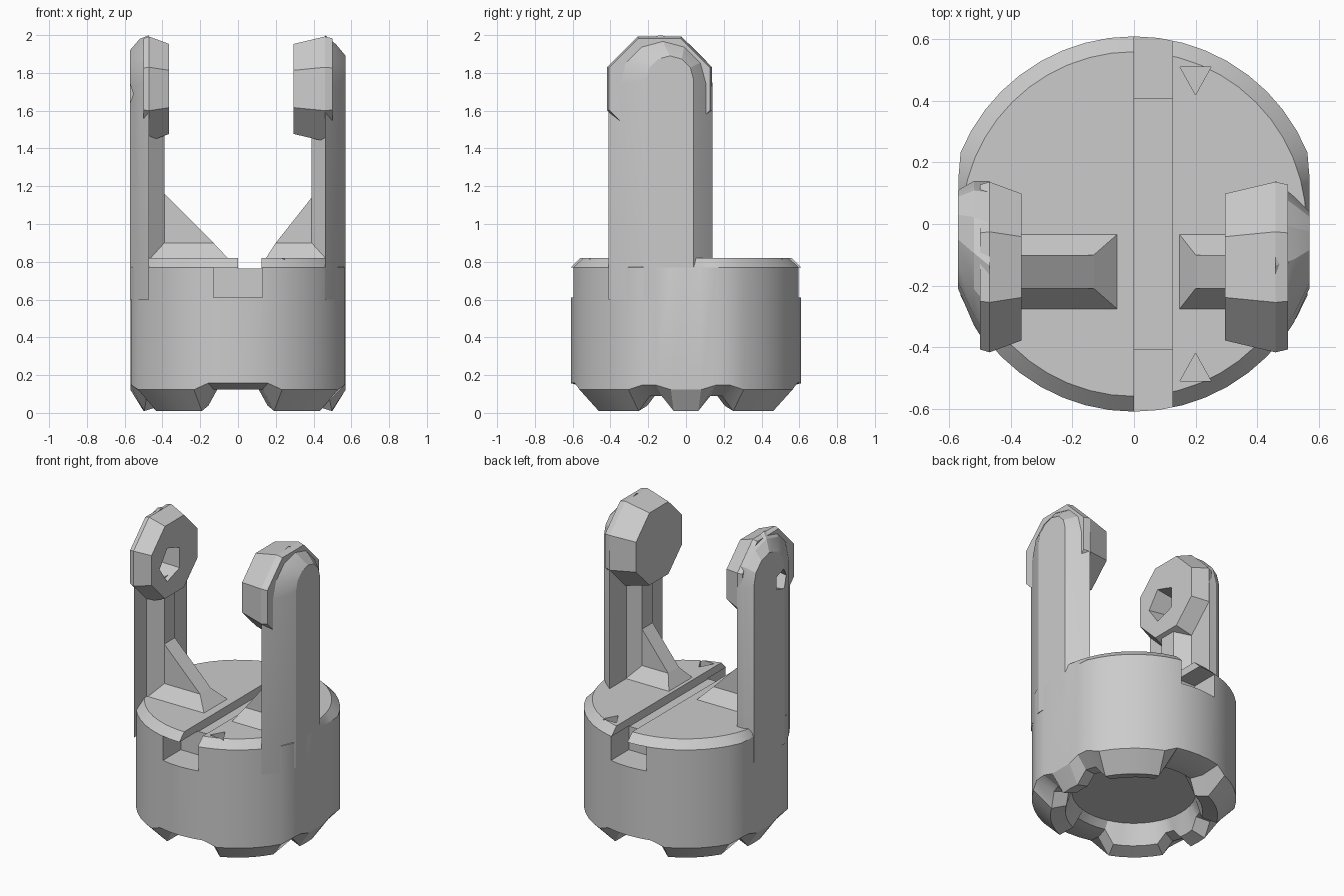
import bpy, bmesh
from math import sin, cos, pi, radians, degrees, atan2

if "Cube" in bpy.data.objects:
    bpy.data.objects.remove(bpy.data.objects["Cube"])

grey = bpy.data.materials.new("plain grey")
grey.use_nodes = True
COLOUR = (0.6, 0.6, 0.6, 1)
grey.diffuse_color = COLOUR
grey.node_tree.nodes["Principled BSDF"].inputs["Base Color"].default_value = COLOUR


def loft(name, rings, smooth=25):
    """Bridge equal-length rings of points and cap both ends."""
    bm = bmesh.new()
    loops = [[bm.verts.new(p) for p in ring] for ring in rings]
    n = len(loops[0])
    for a, b in zip(loops, loops[1:]):
        for i in range(n):
            j = (i + 1) % n
            bm.faces.new((a[i], a[j], b[j], b[i]))
    bm.faces.new(loops[0])
    bm.faces.new(loops[-1])
    bmesh.ops.recalc_face_normals(bm, faces=bm.faces)
    mesh = bpy.data.meshes.new(name)
    bm.to_mesh(mesh)
    bm.free()
    mesh.materials.append(grey)
    obj = bpy.data.objects.new(name, mesh)
    bpy.context.collection.objects.link(obj)
    bpy.ops.object.select_all(action='DESELECT')
    obj.select_set(True)
    bpy.context.view_layer.objects.active = obj
    if smooth:
        bpy.ops.object.shade_smooth_by_angle(angle=radians(smooth))
    return obj


def rect(x0, x1, y0, y1, z):
    return [(x0, y0, z), (x1, y0, z), (x1, y1, z), (x0, y1, z)]


def cut(obj, rings):
    """Subtract a lofted cutter from an object."""
    tool = loft("cutter", rings, 0)
    tool.hide_render = True
    mod = obj.modifiers.new("cut", 'BOOLEAN')
    mod.operation = 'DIFFERENCE'
    mod.solver = 'EXACT'
    mod.object = tool
    bpy.context.view_layer.objects.active = obj
    bpy.ops.object.modifier_apply(modifier=mod.name)
    bpy.data.objects.remove(tool)


# Round body with two flat sides and a toothed foot
SEG = 48


def foot_height(a):
    x, y = 0.61 * cos(a), 0.61 * sin(a)
    if abs(x) < 0.22:
        return 0.125
    side = degrees(atan2(abs(y), abs(x)))
    return 0.09 if 14 < side < 24 else 0.01


def body_ring(r, z, foot=0):
    ring = []
    for i in range(SEG):
        a = 2 * pi * i / SEG
        x = max(-0.57, min(0.57, r * cos(a)))
        ring.append((x, r * sin(a), z + foot * foot_height(a)))
    return ring


body = loft("body", [body_ring(0.37, 0.17), body_ring(0.41, 0.03, 0.8),
                     body_ring(0.5, 0, 1), body_ring(0.61, 0.12, 0.3),
                     body_ring(0.61, 0.77), body_ring(0.56, 0.82)])

# Groove across the top, rim notches and small triangular pits
cut(body, [rect(0, 0.125, -0.7, 0.7, z) for z in (0.765, 1)])
for s in (-1, 1):
    ys = sorted((0.41 * s, 0.7 * s))
    cut(body, [rect(-0.13, 0.13, *ys, z) for z in (0.61, 0.77)])
    cut(body, [[(0.15, 0.51 * s, z), (0.25, 0.51 * s, z), (0.2, 0.42 * s, z)]
               for z in (0.77, 0.9)])
bpy.context.view_layer.objects.active = body
body.select_set(True)
bpy.ops.object.shade_smooth_by_angle(angle=radians(25))


def arm_section(x, y0, y1, top):
    """Upright outline with a domed top."""
    r, c = (y1 - y0) / 2, (y0 + y1) / 2
    dome = [(x, c - r * cos(pi * i / 6), top - r + r * sin(pi * i / 6)) for i in range(7)]
    return [(x, y0, 0.6)] + dome + [(x, y1, 0.6)]


def disc_section(x, r, cy=-0.14, cz=1.715, n=8):
    return [(x, cy + r * cos(2 * pi * (i + 0.5) / n), cz + r * sin(2 * pi * (i + 0.5) / n))
            for i in range(n)]


def build_side(s, side, sections, disc_face, disc_edge, foot_x, ridge_x, ridge_top):
    # Upright arm, rounded towards the outside
    arm = loft(side + "_arm", [arm_section(s * x, *rest) for x, *rest in sections], 20)
    # Octagonal pad at the arm's tip
    disc = loft(side + "_pad", [disc_section(s * disc_face, 0.258),
                                disc_section(s * disc_edge, 0.3),
                                disc_section(s * 0.5, 0.29)], 0)
    # Tapered rib on the inner side of the arm
    loft(side + "_rib", [[(s * 0.5, -0.31, z), (s * 0.39, -0.21, z),
                          (s * 0.39, -0.1, z), (s * 0.5, 0, z)] for z in (0.8, 1.6)], 0)
    # Flared foot and sloping brace
    loft(side + "_brace_foot", [rect(s * foot_x, s * 0.5, -0.28, -0.03, 0.815),
                                rect(s * ridge_x, s * 0.5, -0.21, -0.1, 0.9)], 0)
    loft(side + "_brace", [[(s * ridge_x, y, 0.9), (s * 0.39, y, ridge_top),
                            (s * 0.45, y, ridge_top), (s * 0.45, y, 0.9)]
                           for y in (-0.21, -0.1)], 0)
    return arm, disc


build_side(1, "left",
           [(0.46, -0.41, 0.14, 2.0), (0.52, -0.32, 0.09, 1.95), (0.57, -0.21, 0.04, 1.89)],
           0.295, 0.46, 0.145, 0.2, 1.14)
arm, disc = build_side(-1, "right",
                       [(0.47, -0.41, 0.14, 2.0), (0.52, -0.33, 0.14, 1.98),
                        (0.572, -0.21, 0.11, 1.92)],
                       0.365, 0.47, 0.05, 0.13, 1.16)

# Tapering hole through the right pad and arm
for part in (arm, disc):
    cut(part, [disc_section(-0.3, 0.13, -0.18, 1.69, 5),
               disc_section(-0.65, 0.05, -0.18, 1.69, 5)])
